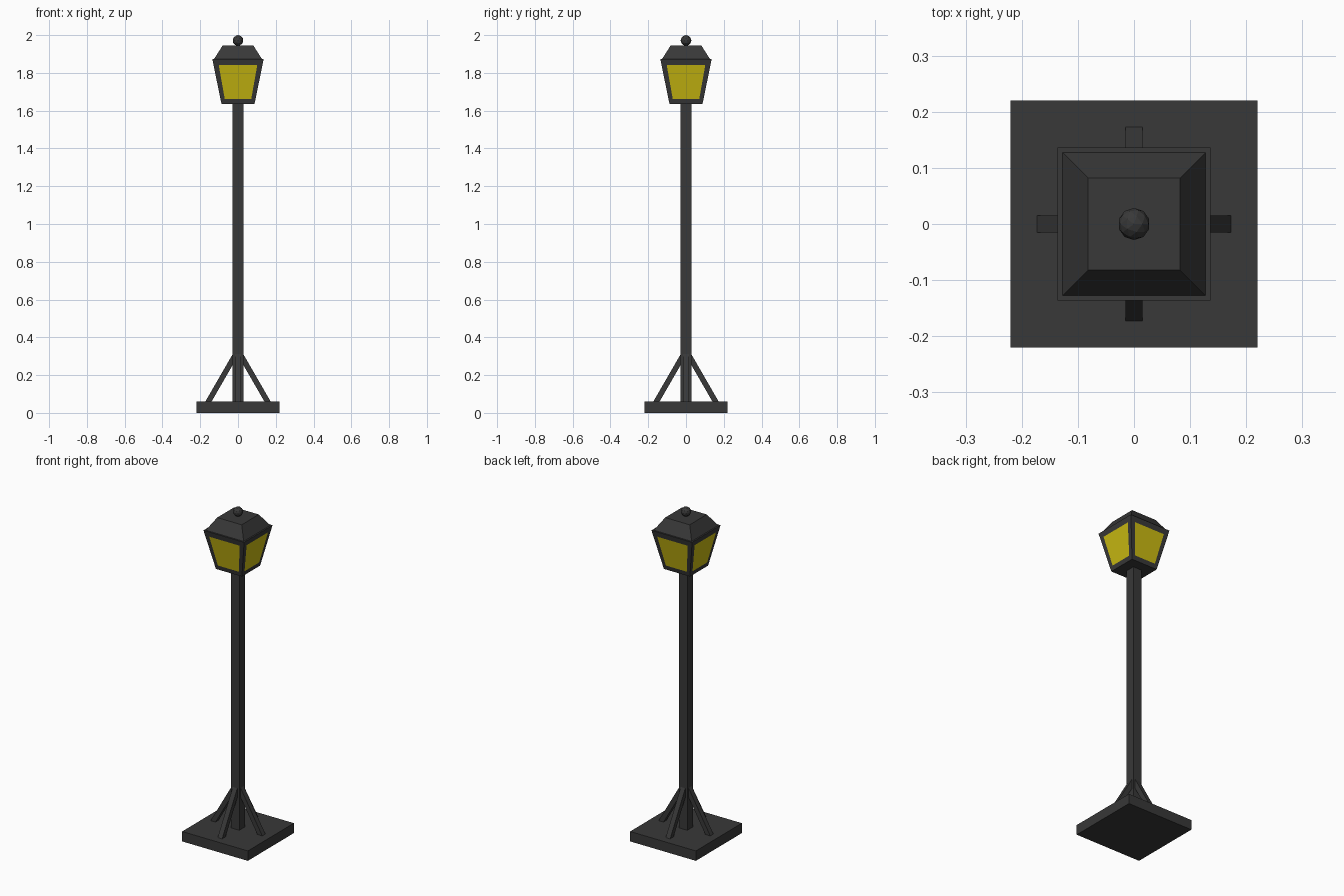
import bpy, bmesh, math
from mathutils import Vector, Matrix

if "Cube" in bpy.data.objects:
    bpy.data.objects.remove(bpy.data.objects["Cube"])


def material(name, rgb):
    m = bpy.data.materials.new(name)
    m.diffuse_color = (*rgb, 1)
    m.use_nodes = True
    m.node_tree.nodes["Principled BSDF"].inputs["Base Color"].default_value = m.diffuse_color
    return m


iron = material("dark iron", (0.04, 0.04, 0.04))
glass = material("yellow glass", (0.60, 0.50, 0.006))


def finish(name, bm, *mats):
    me = bpy.data.meshes.new(name)
    bmesh.ops.recalc_face_normals(bm, faces=bm.faces)
    bm.to_mesh(me)
    bm.free()
    for m in mats:
        me.materials.append(m)
    ob = bpy.data.objects.new(name, me)
    bpy.context.collection.objects.link(ob)
    return ob


def frustum(z0, h0, z1, h1):
    """Square block tapering from half-width h0 at z0 to h1 at z1."""
    bm = bmesh.new()
    bmesh.ops.create_cube(bm, size=2)
    for v in bm.verts:
        h, z = (h1, z1) if v.co.z > 0 else (h0, z0)
        v.co = (v.co.x * h, v.co.y * h, z)
    return bm


# Base plate and post
finish("base_plate", frustum(0, 0.22, 0.06, 0.22), iron)
finish("post", frustum(0.06, 0.028, 1.635, 0.028), iron)

# Four slanted braces: side profile extruded across, turned about the post
profile = [(0.173, 0.06), (0.140, 0.06), (0.020, 0.268), (0.020, 0.325)]
for i, side in enumerate(("right", "back", "left", "front")):
    bm = bmesh.new()
    f = bm.faces.new([bm.verts.new((x, -0.015, z)) for x, z in profile])
    ext = bmesh.ops.extrude_face_region(bm, geom=[f])["geom"]
    bmesh.ops.translate(bm, vec=(0, 0.03, 0),
                        verts=[g for g in ext if isinstance(g, bmesh.types.BMVert)])
    bm.transform(Matrix.Rotation(i * math.pi / 2, 4, "Z"))
    finish(side + "_brace", bm, iron)

# Lantern body with a glass pane inset in each sloping side
Z0, H0, Z1, H1 = 1.634, 0.087, 1.873, 0.136
bm = frustum(Z0, H0, Z1, H1)
bm.normal_update()
sides = [f for f in bm.faces if abs(f.normal.z) < 0.7]
bmesh.ops.inset_individual(bm, faces=sides, thickness=0.02)
for f in sides:
    f.material_index = 1
    out = Vector((round(f.normal.x), round(f.normal.y), 0))
    across = Vector((-out.y, out.x, 0))
    mid = f.calc_center_median().z
    for v in f.verts:
        z, w = (1.841, 0.102) if v.co.z > mid else (1.661, 0.070)
        depth = H0 + (H1 - H0) * (z - Z0) / (Z1 - Z0)
        s = math.copysign(w, v.co.dot(across))
        v.co = out * depth + across * s + Vector((0, 0, z))
finish("lantern", bm, iron, glass)

# Roof and ball finial
finish("roof", frustum(1.873, 0.127, 1.944, 0.082), iron)
bm = bmesh.new()
bmesh.ops.create_icosphere(bm, subdivisions=2, radius=0.0285,
                           matrix=Matrix.Translation((0, 0, 1.9715)))
finish("finial", bm, iron)
